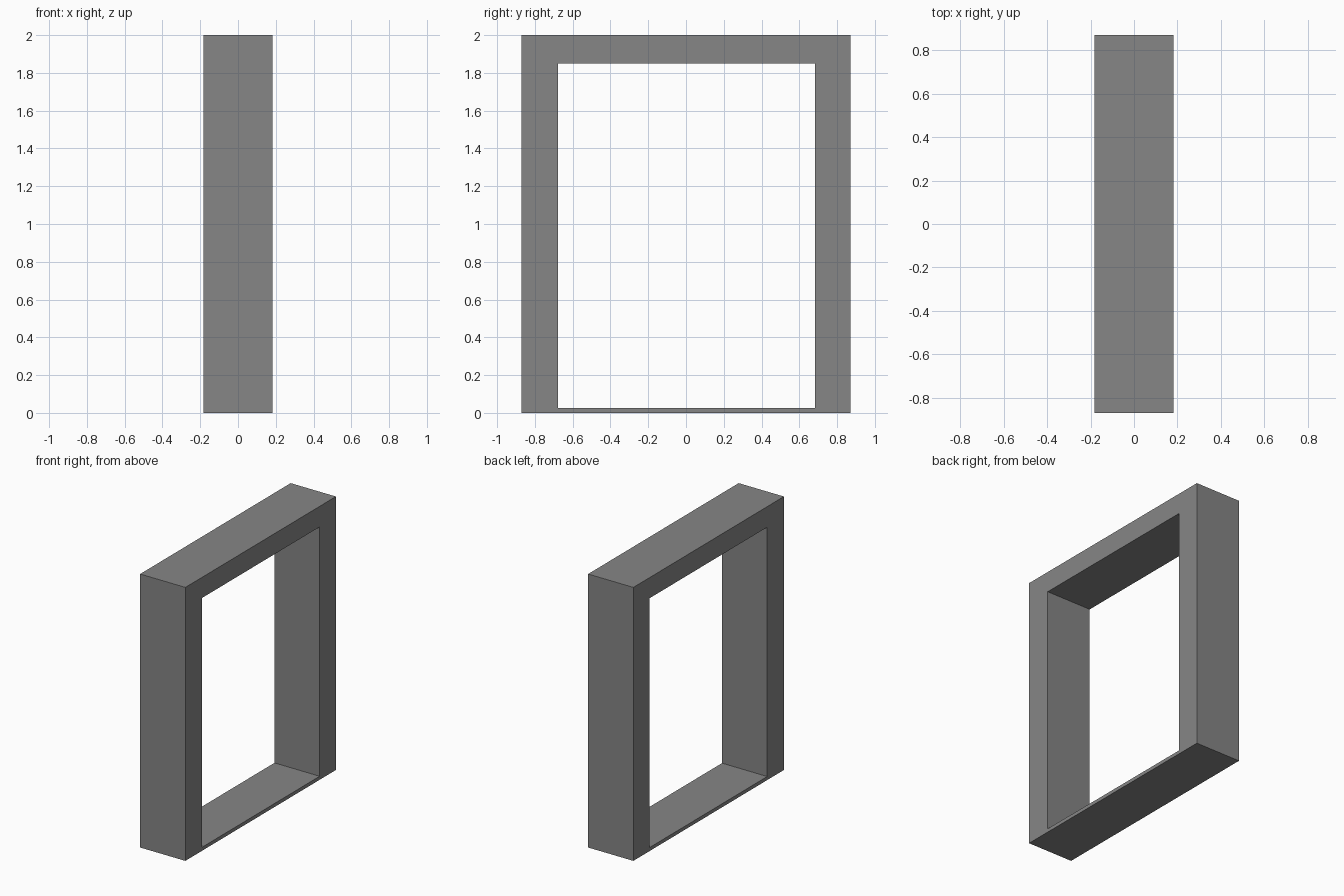
import bpy, bmesh

if "Cube" in bpy.data.objects:
    bpy.data.objects.remove(bpy.data.objects["Cube"])

HALF_DEPTH = 0.183


def rect(y0, y1, z0, z1):
    return [(y0, z0), (y1, z0), (y1, z1), (y0, z1)]


# Frame profile: outer outline and slightly off-centre opening (thin sill below)
outer = rect(-0.87, 0.87, 0.0, 2.0)
inner = rect(-0.677, 0.682, 0.026, 1.849)

bm = bmesh.new()
out_v = [bm.verts.new((-HALF_DEPTH, y, z)) for y, z in outer]
in_v = [bm.verts.new((-HALF_DEPTH, y, z)) for y, z in inner]
for i in range(4):
    j = (i + 1) % 4
    bm.faces.new((out_v[i], out_v[j], in_v[j], in_v[i]))

# Extrude the ring through the full depth, keeping the first side as the back
ring = bmesh.ops.extrude_face_region(bm, geom=bm.faces[:], use_keep_orig=True)
moved = [g for g in ring["geom"] if isinstance(g, bmesh.types.BMVert)]
bmesh.ops.translate(bm, verts=moved, vec=(2 * HALF_DEPTH, 0, 0))
bmesh.ops.recalc_face_normals(bm, faces=bm.faces[:])

mesh = bpy.data.meshes.new("door_frame")
bm.to_mesh(mesh)
bm.free()

# Dark grey finish
dark_grey = bpy.data.materials.new("dark_grey")
dark_grey.diffuse_color = (0.24, 0.24, 0.24, 1.0)
dark_grey.use_nodes = True
dark_grey.node_tree.nodes["Principled BSDF"].inputs["Base Color"].default_value = dark_grey.diffuse_color
mesh.materials.append(dark_grey)

bpy.context.collection.objects.link(bpy.data.objects.new("door_frame", mesh))
